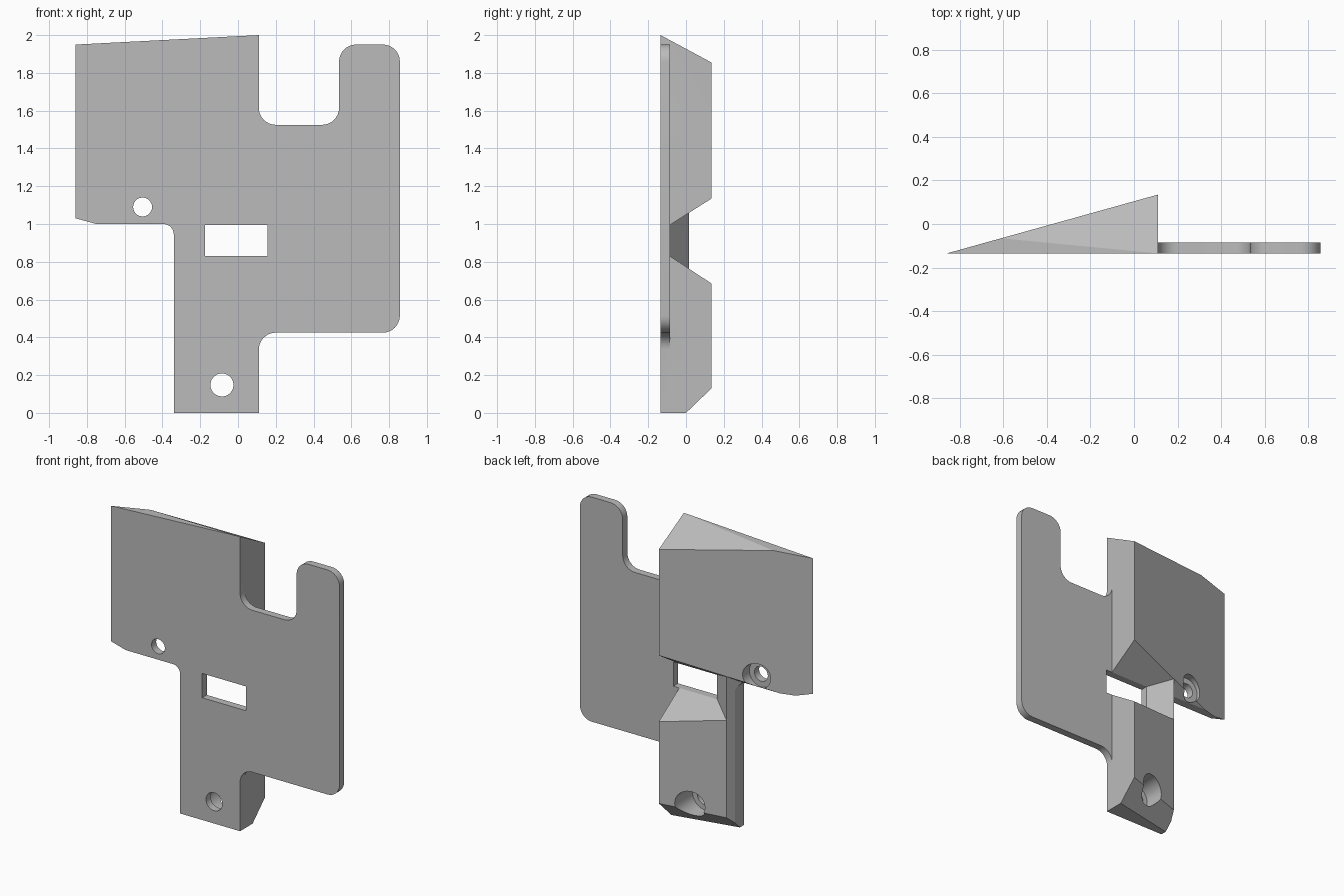
import bpy, bmesh, math
from mathutils import Vector

FRONT, PLATE_BACK = -0.135, -0.085

cube = bpy.data.objects.get("Cube")
if cube:
    bpy.data.objects.remove(cube, do_unlink=True)

grey = bpy.data.materials.new("plain_grey")
grey.use_nodes = True
grey.diffuse_color = (0.5, 0.5, 0.5, 1)
grey.node_tree.nodes["Principled BSDF"].inputs["Base Color"].default_value = (0.5, 0.5, 0.5, 1)


def finish(name, bm):
    bmesh.ops.recalc_face_normals(bm, faces=bm.faces[:])
    mesh = bpy.data.meshes.new(name)
    bm.to_mesh(mesh)
    bm.free()
    mesh.materials.append(grey)
    obj = bpy.data.objects.new(name, mesh)
    bpy.context.collection.objects.link(obj)
    return obj


def prism(name, points, place, start, end):
    """Extrude a 2D outline; place(a, b, depth) gives the 3D position."""
    bm = bmesh.new()
    face = bm.faces.new([bm.verts.new(place(a, b, start)) for a, b in points])
    new = bmesh.ops.extrude_face_region(bm, geom=[face])["geom"]
    shift = Vector(place(0, 0, end)) - Vector(place(0, 0, start))
    bmesh.ops.translate(bm, vec=shift, verts=[g for g in new if isinstance(g, bmesh.types.BMVert)])
    return finish(name, bm)


def hull(name, points):
    bm = bmesh.new()
    for p in points:
        bm.verts.new(p)
    bmesh.ops.convex_hull(bm, input=bm.verts[:])
    return finish(name, bm)


def rounded(corners, steps=8):
    """Round each (x, z, radius) corner of an outline."""
    out = []
    for i, (x, z, r) in enumerate(corners):
        p = Vector((x, z))
        if r == 0:
            out.append(p)
            continue
        u = (Vector(corners[i - 1][:2]) - p).normalized()
        v = (Vector(corners[(i + 1) % len(corners)][:2]) - p).normalized()
        half = u.angle(v) / 2
        reach = r / math.tan(half)
        centre = p + (u + v).normalized() * (r / math.sin(half))
        a, b = p + u * reach - centre, p + v * reach - centre
        sweep = math.pi - 2 * half
        for k in range(steps + 1):
            t = k / steps
            out.append(centre + (a * math.sin((1 - t) * sweep) + b * math.sin(t * sweep)) / math.sin(sweep))
    return out


def circle(x, z, r, n=40):
    return [(x + r * math.cos(math.tau * k / n), z + r * math.sin(math.tau * k / n)) for k in range(n)]


def along_y(a, b, d):
    return (a, d, b)


def along_z(a, b, d):
    return (a, b, d)


def along_x(a, b, d):
    return (d, a, b)


def combine(obj, cutter, operation="DIFFERENCE"):
    mod = obj.modifiers.new("cut", "BOOLEAN")
    mod.operation, mod.solver, mod.object = operation, "EXACT", cutter
    bpy.context.view_layer.update()
    mesh = bpy.data.meshes.new_from_object(obj.evaluated_get(bpy.context.evaluated_depsgraph_get()))
    obj.modifiers.clear()
    obj.data = mesh
    bpy.data.objects.remove(cutter, do_unlink=True)


# Front outline crossed with the plan of wedge and thin plate
outline = rounded([
    (-0.34, 0, 0), (0.11, 0, 0), (0.11, 0.425, 0.09), (0.857, 0.425, 0.09),
    (0.857, 1.95, 0.09), (0.535, 1.95, 0.09), (0.535, 1.525, 0.09), (0.11, 1.525, 0.09),
    (0.11, 2.0, 0), (-0.859, 1.95, 0), (-0.859, 1.03, 0), (-0.75, 1.0, 0), (-0.34, 1.0, 0.055)])
body = prism("wedge_bracket", outline, along_y, -0.3, 0.3)
plan = [(-0.86, FRONT), (0.95, FRONT), (0.95, PLATE_BACK), (0.11, PLATE_BACK), (0.11, 0.135)]
combine(body, prism("plan", plan, along_z, -0.2, 2.2), "INTERSECT")

# Sloping top of the wedge
combine(body, prism("top_slope", [(-0.235, 2.054), (0.235, 1.801), (0.235, 2.4), (-0.235, 2.4)],
                    along_x, -1.1, 0.3))

# Slanted underside of the wide part and the bevel on the stem's side
combine(body, hull("side_bevel", [
    (x, y, z) for y, edge, top in ((PLATE_BACK, -0.36, 0.995), (0.07, -0.291, 1.094))
    for x in (-1, edge) for z in (-0.2, top)]))

# Bevel at the foot of the stem
combine(body, hull("foot_bevel", [
    (x, y, z) for x in (-0.5, 0.2) for y in (-0.1, 0.3)
    for z in (-0.6, 0.963 * y - 0.2 * (x - 0.11))]))

# Rectangular slot and the flared opening behind it
slot = [(-0.175, 0.83), (0.155, 0.83), (0.155, 0.995), (-0.175, 0.995)]
combine(body, prism("slot", slot, along_y, -0.3, 0.3))
combine(body, hull("flare", [
    (x, y, z) for y, left, low, high in ((PLATE_BACK, -0.175, 0.83, 0.995), (0.2, -0.57, 0.642, 1.176))
    for x in (left, 0.155) for z in (low, high)]))

# Screw holes with wide recesses at the back
for x, z, small, wide in ((-0.505, 1.09, 0.05, 0.088), (-0.085, 0.148, 0.061, 0.095)):
    combine(body, prism("recess", circle(x, z, wide), along_y, PLATE_BACK, 0.3))
    combine(body, prism("hole", circle(x, z, small), along_y, -0.3, 0.3))

bpy.ops.object.select_all(action="DESELECT")
body.select_set(True)
bpy.context.view_layer.objects.active = body
bpy.ops.object.shade_smooth_by_angle(angle=math.radians(20))
